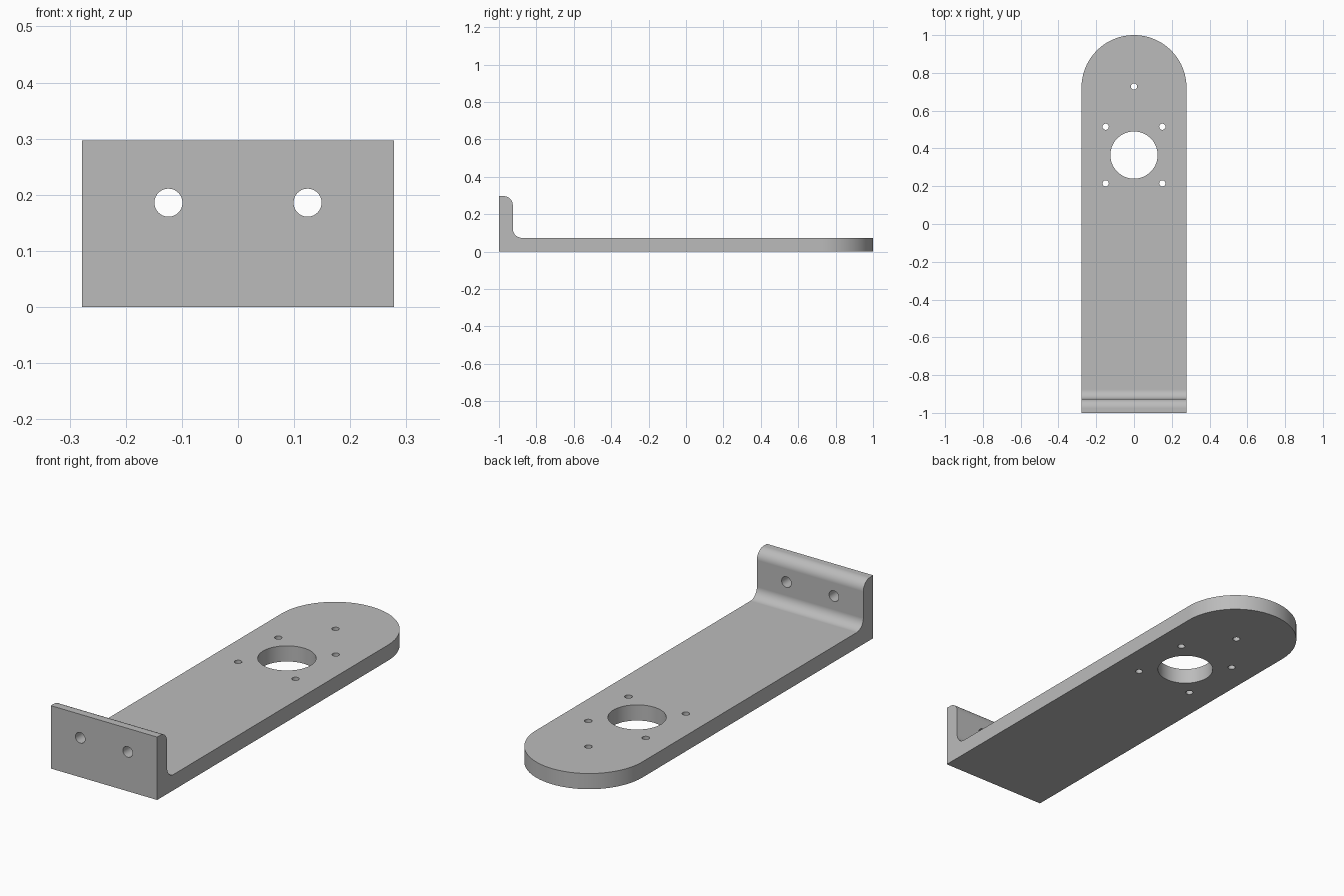
import bpy
import bmesh
from math import sin, cos, pi
from mathutils import Vector

if "Cube" in bpy.data.objects:
    bpy.data.objects.remove(bpy.data.objects["Cube"], do_unlink=True)

HALF_W = 0.278      # half width, also the radius of the rounded end
THICK = 0.074       # sheet thickness
HEIGHT = 0.297      # flange height
FILLET = 0.049


def arc(cx, cy, r, start, end, steps):
    """Points along a circular arc, angles in units of pi."""
    angles = [pi * (start + (end - start) * i / steps) for i in range(steps + 1)]
    return [(cx + r * cos(a), cy + r * sin(a)) for a in angles]


def prism(name, points, direction):
    """Closed solid made by sweeping a 3D outline along a direction."""
    bm = bmesh.new()
    face = bm.faces.new([bm.verts.new(p) for p in points])
    swept = bmesh.ops.extrude_face_region(bm, geom=[face])["geom"]
    verts = [v for v in swept if isinstance(v, bmesh.types.BMVert)]
    bmesh.ops.translate(bm, verts=verts, vec=Vector(direction))
    bmesh.ops.recalc_face_normals(bm, faces=bm.faces)
    mesh = bpy.data.meshes.new(name)
    bm.to_mesh(mesh)
    bm.free()
    obj = bpy.data.objects.new(name, mesh)
    bpy.context.collection.objects.link(obj)
    return obj


def combine(target, tool, operation):
    """Apply a boolean and discard the helper."""
    tool.hide_render = True
    mod = target.modifiers.new("cut", "BOOLEAN")
    mod.object, mod.operation, mod.solver = tool, operation, "EXACT"
    bpy.context.view_layer.objects.active = target
    bpy.ops.object.modifier_apply(modifier=mod.name)
    bpy.data.objects.remove(tool, do_unlink=True)


# L-shaped side profile with inner fillet and rounded flange top
inner = -1 + THICK
profile = [(-1, 0), (1.2, 0), (1.2, THICK)]
profile += arc(inner + FILLET, THICK + FILLET, FILLET, 1.5, 1, 12)
profile += arc(inner - FILLET, HEIGHT - FILLET, FILLET, 0, 0.5, 12)
profile += [(-1, HEIGHT)]
bracket = prism("bracket", [(-0.5, y, z) for y, z in profile], (1, 0, 0))

# Plan outline trims the sides and rounds the far end
plan = [(-HALF_W, -1.2), (HALF_W, -1.2)] + arc(0, 1 - HALF_W, HALF_W, 0, 1, 64)
combine(bracket, prism("plan_trim", [(x, y, -0.2) for x, y in plan], (0, 0, 1)), "INTERSECT")

# Plate holes: large bore, four around it, one near the tip
holes = [(0, 0.365, 0.125, 64), (0, 0.728, 0.0165, 32)]
holes += [(sx * 0.15, 0.365 + sy * 0.15, 0.0165, 32) for sx in (-1, 1) for sy in (-1, 1)]
for x, y, r, n in holes:
    ring = arc(x, y, r, 0, 2, n)[:-1]
    combine(bracket, prism("plate_hole", [(a, b, -0.1) for a, b in ring], (0, 0, 0.5)), "DIFFERENCE")

# Flange mounting holes
for side in (-1, 1):
    ring = arc(side * 0.124, 0.186, 0.025, 0, 2, 40)[:-1]
    combine(bracket, prism("flange_hole", [(a, -1.1, b) for a, b in ring], (0, 0.3, 0)), "DIFFERENCE")

# Single plain grey finish
grey = bpy.data.materials.new("plain grey")
grey.use_nodes = True
colour = (0.5, 0.5, 0.5, 1)
grey.diffuse_color = colour
grey.node_tree.nodes["Principled BSDF"].inputs["Base Color"].default_value = colour
bracket.data.materials.clear()
bracket.data.materials.append(grey)
for poly in bracket.data.polygons:
    poly.material_index = 0

# Smooth curves, crisp edges, flat faces kept flat
bpy.ops.object.select_all(action="DESELECT")
bracket.select_set(True)
bpy.context.view_layer.objects.active = bracket
bpy.ops.object.shade_smooth_by_angle()
weighted = bracket.modifiers.new("flat_faces", "WEIGHTED_NORMAL")
weighted.keep_sharp = True
weighted.weight = 100
